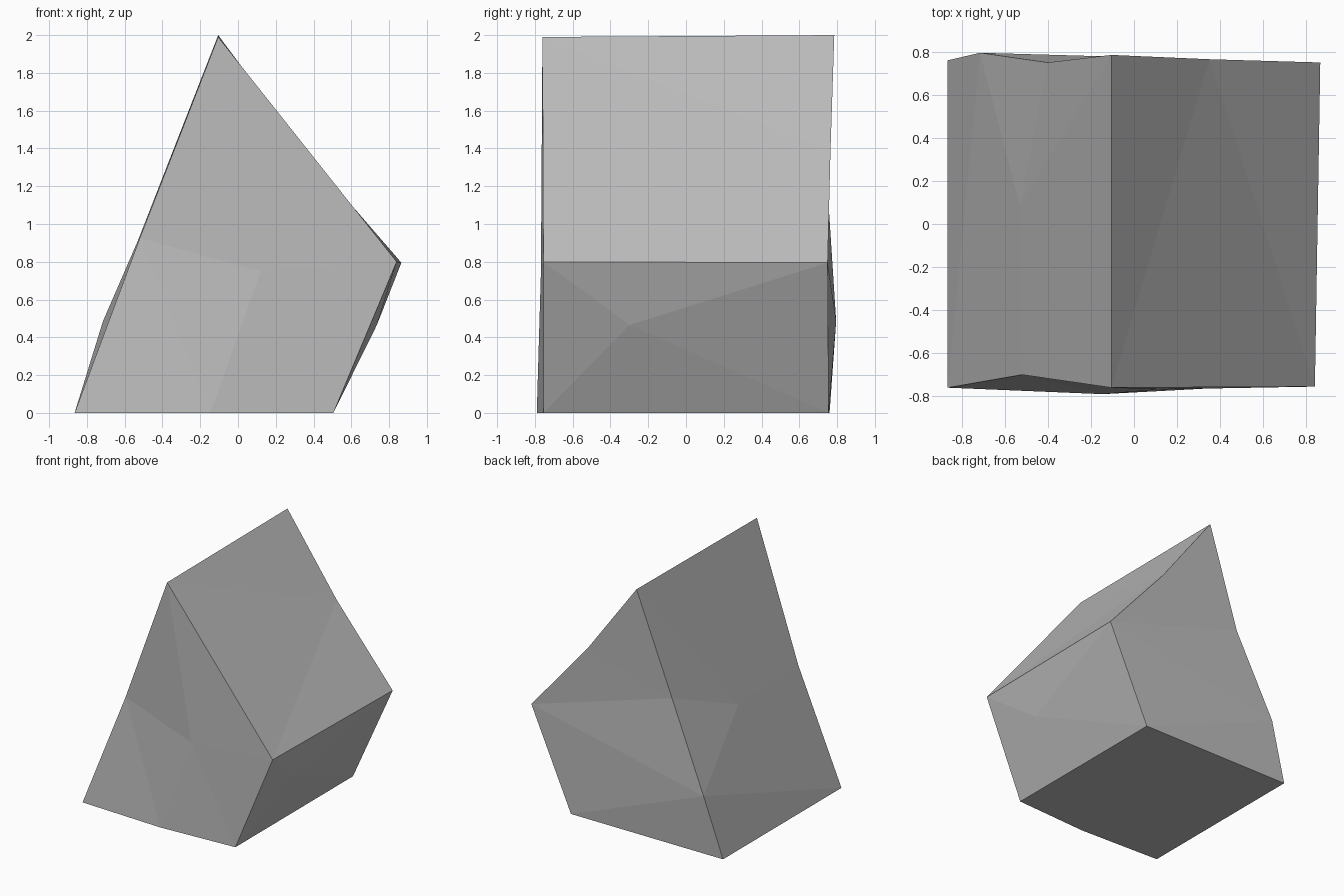
import bpy
import bmesh

default_cube = bpy.data.objects.get("Cube")
if default_cube:
    bpy.data.objects.remove(default_cube, do_unlink=True)

# Stone colour
stone = bpy.data.materials.new("stone_grey")
stone.use_nodes = True
grey = (0.5, 0.5, 0.5, 1)
stone.diffuse_color = grey
stone.node_tree.nodes["Principled BSDF"].inputs["Base Color"].default_value = grey

# Corners of the leaning wedge, front and back, plus the chipped points between them
points = {
    "front_foot": (-0.865, -0.76, 0),
    "front_heel": (0.505, -0.755, 0),
    "front_shoulder": (0.84, -0.755, 0.8),
    "front_peak": (-0.105, -0.76, 1.99),
    "back_foot": (-0.865, 0.76, 0),
    "back_heel": (0.505, 0.755, 0),
    "back_shoulder": (0.865, 0.75, 0.795),
    "back_peak": (-0.105, 0.785, 2),
    "front_dent": (-0.52, -0.7, 0.925),
    "front_base": (-0.145, -0.79, 0),
    "front_middle": (0.12, -0.768, 0.75),
    "back_bulge": (-0.715, 0.795, 0.485),
    "back_dent": (-0.4, 0.75, 1.18),
    "back_chip": (0.35, 0.765, 1.39),
    "side_middle": (0.735, -0.3, 0.465),
    "slope_middle": (-0.53, 0.085, 0.912),
}

bm = bmesh.new()
verts = {name: bm.verts.new(co) for name, co in points.items()}


def fan(hub, rim, closed=False):
    """Triangles from a hub point to each pair of neighbours on its rim."""
    names = rim.split()
    if closed:
        names.append(names[0])
    for a, b in zip(names, names[1:]):
        bm.faces.new([verts[n] for n in (hub, a, b)])


# Front
fan("front_middle", "front_dent front_base front_heel front_shoulder front_peak", closed=True)
fan("front_foot", "front_base front_dent")

# Back
fan("back_dent", "back_peak back_chip back_shoulder back_bulge")
fan("back_bulge", "back_shoulder back_heel back_foot")

# Upper slope and lower side on the left
fan("back_chip", "back_peak front_peak front_shoulder back_shoulder")
fan("side_middle", "front_heel back_heel back_shoulder front_shoulder", closed=True)

# Long slope on the right
fan("slope_middle", "front_peak back_peak back_dent back_bulge front_foot front_dent", closed=True)
fan("back_foot", "front_foot back_bulge")

# Underside
under = "front_foot back_foot back_heel front_heel front_base"
bm.faces.new([verts[n] for n in under.split()])

bmesh.ops.recalc_face_normals(bm, faces=bm.faces[:])
mesh = bpy.data.meshes.new("rock")
bm.to_mesh(mesh)
bm.free()
mesh.materials.append(stone)
rock = bpy.data.objects.new("rock", mesh)
bpy.context.collection.objects.link(rock)
